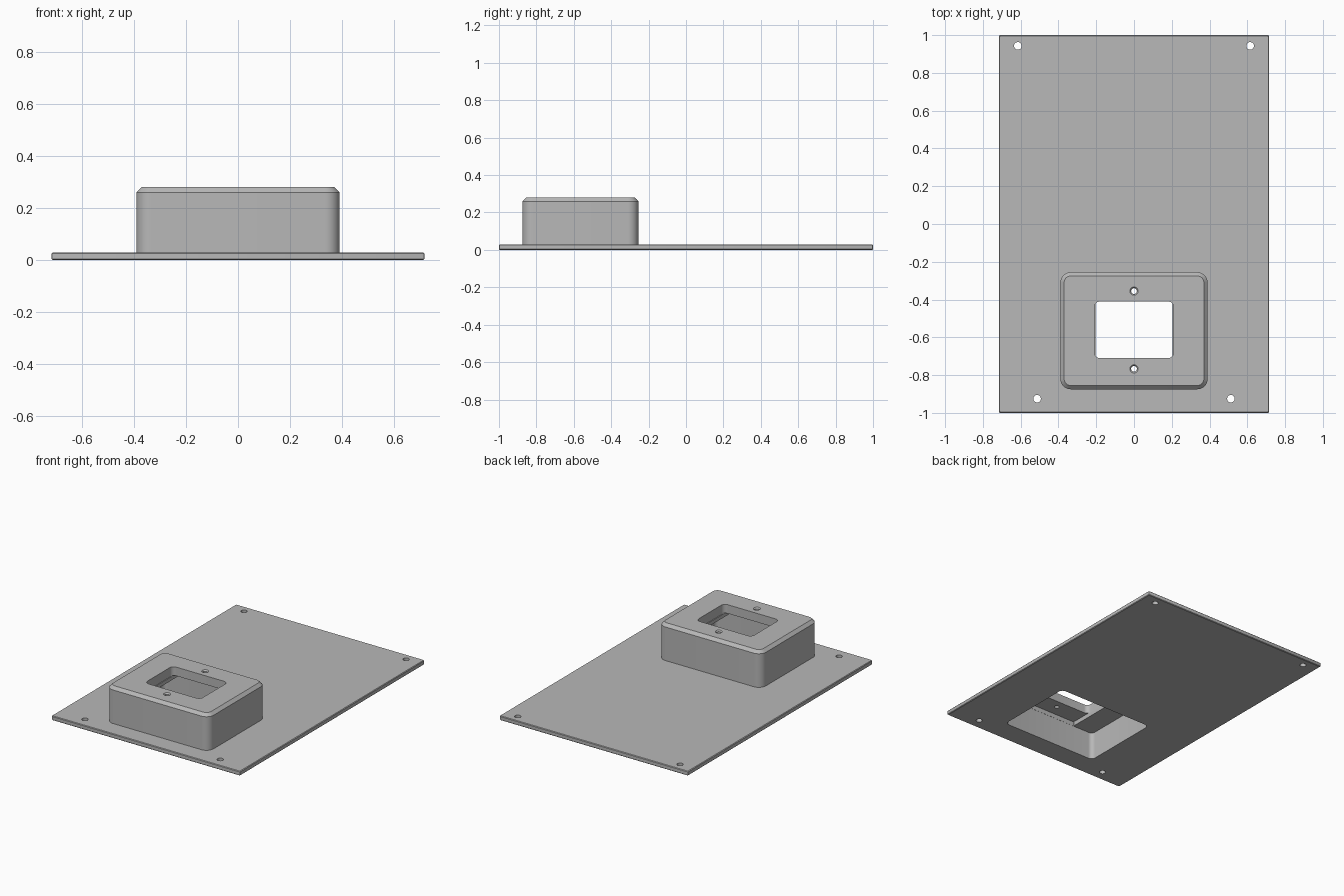
import bpy, bmesh, math

cube = bpy.data.objects.get("Cube")
if cube:
    bpy.data.objects.remove(cube, do_unlink=True)

grey = bpy.data.materials.new("light grey")
grey.use_nodes = True
grey.diffuse_color = (0.48, 0.48, 0.48, 1)
grey.node_tree.nodes["Principled BSDF"].inputs["Base Color"].default_value = grey.diffuse_color


def outline(cx, cy, hx, hy, r, steps):
    """Rounded rectangle; hx = hy = r gives a circle."""
    pts = []
    for q, (sx, sy) in enumerate([(1, 1), (-1, 1), (-1, -1), (1, -1)]):
        for i in range(steps):
            # full circles must not repeat the quadrant ends
            t = i / steps if hx == r else i / max(steps - 1, 1)
            a = (q + t) * math.pi / 2
            pts.append((cx + sx * (hx - r) + r * math.cos(a),
                        cy + sy * (hy - r) + r * math.sin(a)))
    return pts


def solid(name, rings):
    """Stack (outline, z) rings into a closed solid."""
    bm = bmesh.new()
    loops = [[bm.verts.new((x, y, z)) for x, y in pts] for pts, z in rings]
    bm.faces.new(loops[0][::-1])
    bm.faces.new(loops[-1])
    n = len(loops[0])
    for lo, hi in zip(loops, loops[1:]):
        for i in range(n):
            j = (i + 1) % n
            bm.faces.new((lo[i], lo[j], hi[j], hi[i]))
    bmesh.ops.recalc_face_normals(bm, faces=bm.faces)
    mesh = bpy.data.meshes.new(name)
    bm.to_mesh(mesh)
    bm.free()
    mesh.materials.append(grey)
    ob = bpy.data.objects.new(name, mesh)
    bpy.context.collection.objects.link(ob)
    return ob


def prism(name, cx, cy, hx, hy, r, z0, z1, steps=8):
    pts = outline(cx, cy, hx, hy, r, steps)
    return solid(name, [(pts, z0), (pts, z1)])


def combine(target, tool, operation):
    """Apply a boolean and discard the helper."""
    mod = target.modifiers.new(operation, 'BOOLEAN')
    mod.operation, mod.solver, mod.object = operation, 'EXACT', tool
    bpy.context.view_layer.objects.active = target
    bpy.ops.object.modifier_apply(modifier=mod.name)
    bpy.data.objects.remove(tool, do_unlink=True)


BOX_Y = -0.565

# Base panel with slightly eased edges
panel = solid("panel_with_housing", [
    (outline(0, 0, 0.715 - e, 1 - e, 0.006, 3), z)
    for e, z in [(0.004, 0), (0, 0.004), (0, 0.026), (0.004, 0.03)]])

# Raised housing with rounded corners and a chamfered rim
housing = solid("housing", [
    (outline(0, BOX_Y, 0.39 - e, 0.31 - e, 0.055 - e, 10), z)
    for e, z in [(0, 0.015), (0, 0.26), (0.02, 0.28)]])
combine(panel, housing, 'UNION')

# Hollow underside, raised ceiling channel and window
for cutter in (
        prism("cavity", 0, BOX_Y, 0.36, 0.28, 0.03, -0.1, 0.19),
        prism("channel", 0, BOX_Y, 0.205, 0.279, 0.002, 0.15, 0.22, 2),
        prism("window", 0, -0.56, 0.21, 0.15, 0.03, 0.215, 0.4)):
    combine(panel, cutter, 'DIFFERENCE')

# Mounting holes through the panel
for x, y in [(0.615, 0.943), (0.513, -0.925)]:
    for side in (-1, 1):
        combine(panel, prism("mount_hole", side * x, y, 0.02, 0.02, 0.02, -0.1, 0.1), 'DIFFERENCE')

# Countersunk screw holes above and below the window
for y in (-0.355, -0.767):
    screw = solid("screw_hole", [
        (outline(0, y, r, r, r, 8), z)
        for r, z in [(0.015, 0.1), (0.015, 0.272), (0.022, 0.28), (0.022, 0.4)]])
    combine(panel, screw, 'DIFFERENCE')

bpy.ops.object.select_all(action='DESELECT')
panel.select_set(True)
bpy.context.view_layer.objects.active = panel
bpy.ops.object.shade_smooth_by_angle(angle=math.radians(30))
